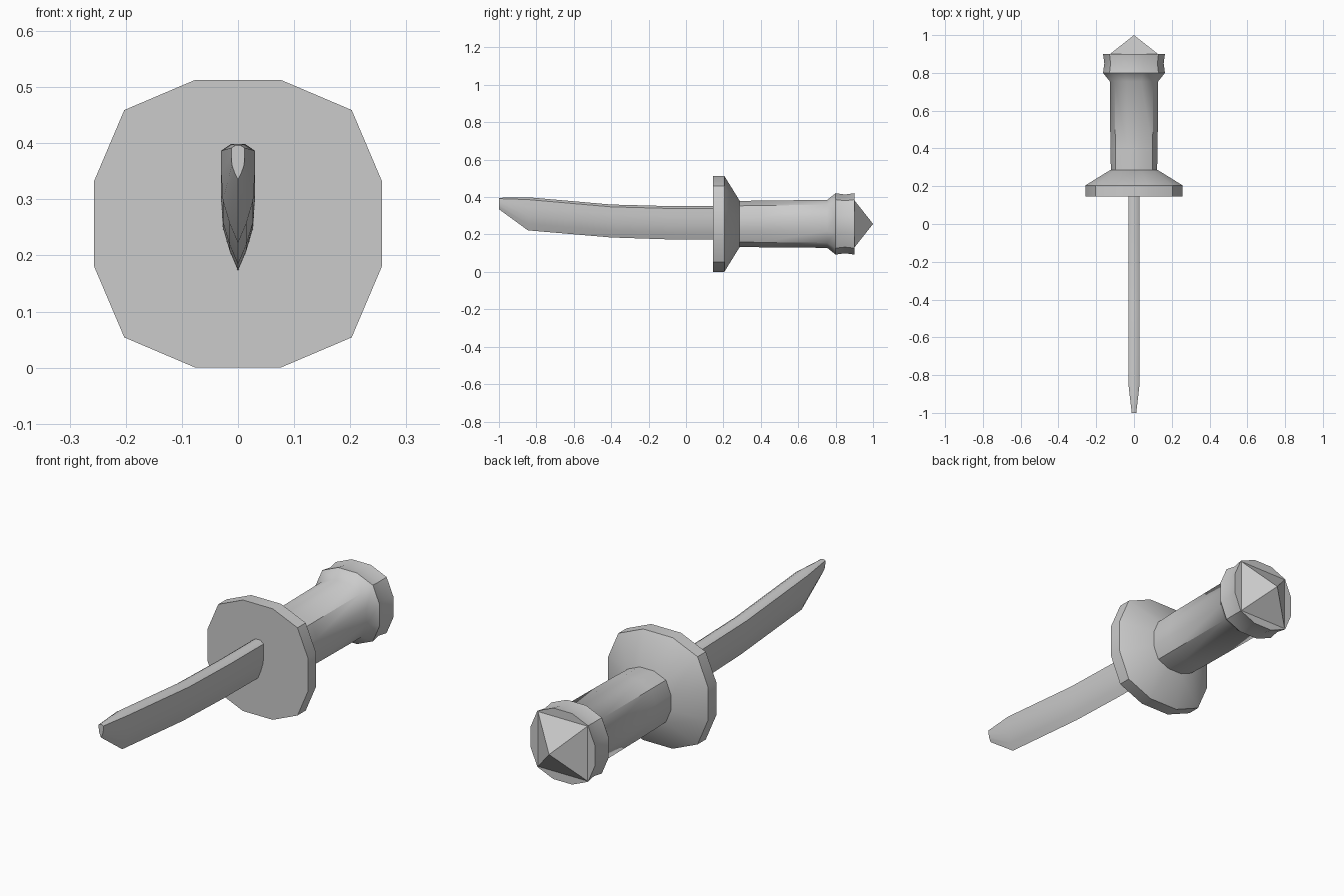
import bpy, bmesh, math

if "Cube" in bpy.data.objects:
    bpy.data.objects.remove(bpy.data.objects["Cube"])

CZ = 0.2565  # height of the hilt axis


def loft(name, rings, smooth=40, tip=None):
    """Skin a list of closed rings, capping both ends (or ending in a point)."""
    bm = bmesh.new()
    loops = [[bm.verts.new(p) for p in ring] for ring in rings]
    n = len(loops[0])
    for a, b in zip(loops, loops[1:]):
        for i in range(n):
            j = (i + 1) % n
            bm.faces.new((a[i], a[j], b[j], b[i]))
    bm.faces.new(loops[0])
    if tip:
        t = bm.verts.new(tip)
        for i in range(n):
            bm.faces.new((loops[-1][i], loops[-1][(i + 1) % n], t))
    else:
        bm.faces.new(loops[-1])
    bmesh.ops.recalc_face_normals(bm, faces=bm.faces)
    me = bpy.data.meshes.new(name)
    bm.to_mesh(me)
    bm.free()
    ob = bpy.data.objects.new(name, me)
    bpy.context.collection.objects.link(ob)
    if smooth:
        bpy.ops.object.select_all(action='DESELECT')
        ob.select_set(True)
        bpy.context.view_layer.objects.active = ob
        bpy.ops.object.shade_smooth_by_angle(angle=math.radians(smooth))
    return ob


def ring12(y, r):
    """Rounded-square 12-gon of half width r."""
    quarter = [(1, 0.296), (0.79, 0.79), (0.296, 1)]
    pts = []
    for k in range(4):
        for x, z in quarter:
            for _ in range(k):
                x, z = -z, x
            pts.append((x * r, y, CZ + z * r))
    return pts


# Round guard with a cone towards the grip
loft("guard", [ring12(y, r) for y, r in
               [(0.145, 0.2565), (0.205, 0.2565), (0.285, 0.127)]])

# Grip and flared pommel collar
loft("grip", [ring12(y, r) for y, r in
              [(0.27, 0.122), (0.40, 0.125), (0.755, 0.128), (0.80, 0.164),
               (0.85, 0.157), (0.90, 0.164)]])

# Four-sided pommel point
s = 0.128
loft("pommel_point", [[(x, 0.899, CZ + z) for x, z in
                       [(s, s), (-s, s), (-s, -s), (s, -s)]]],
     smooth=0, tip=(0, 1.0, CZ))

# Curved single-edged blade: (y, edge z, spine z, width factor)
half = [(0.015, 0.20), (0.027, 0.43), (0.030, 0.70), (0.030, 0.93), (0.012, 1.0)]
section = [(0, 0)] + half + [(-x, t) for x, t in reversed(half)]
stations = [(0.16, 0.172, 0.351, 1), (-0.10, 0.174, 0.352, 1),
            (-0.40, 0.184, 0.360, 1), (-0.845, 0.222, 0.399, 1),
            (-1.0, 0.335, 0.396, 0.4)]
loft("blade", [[(x * w, y, lo + t * (hi - lo)) for x, t in section]
               for y, lo, hi, w in stations])
